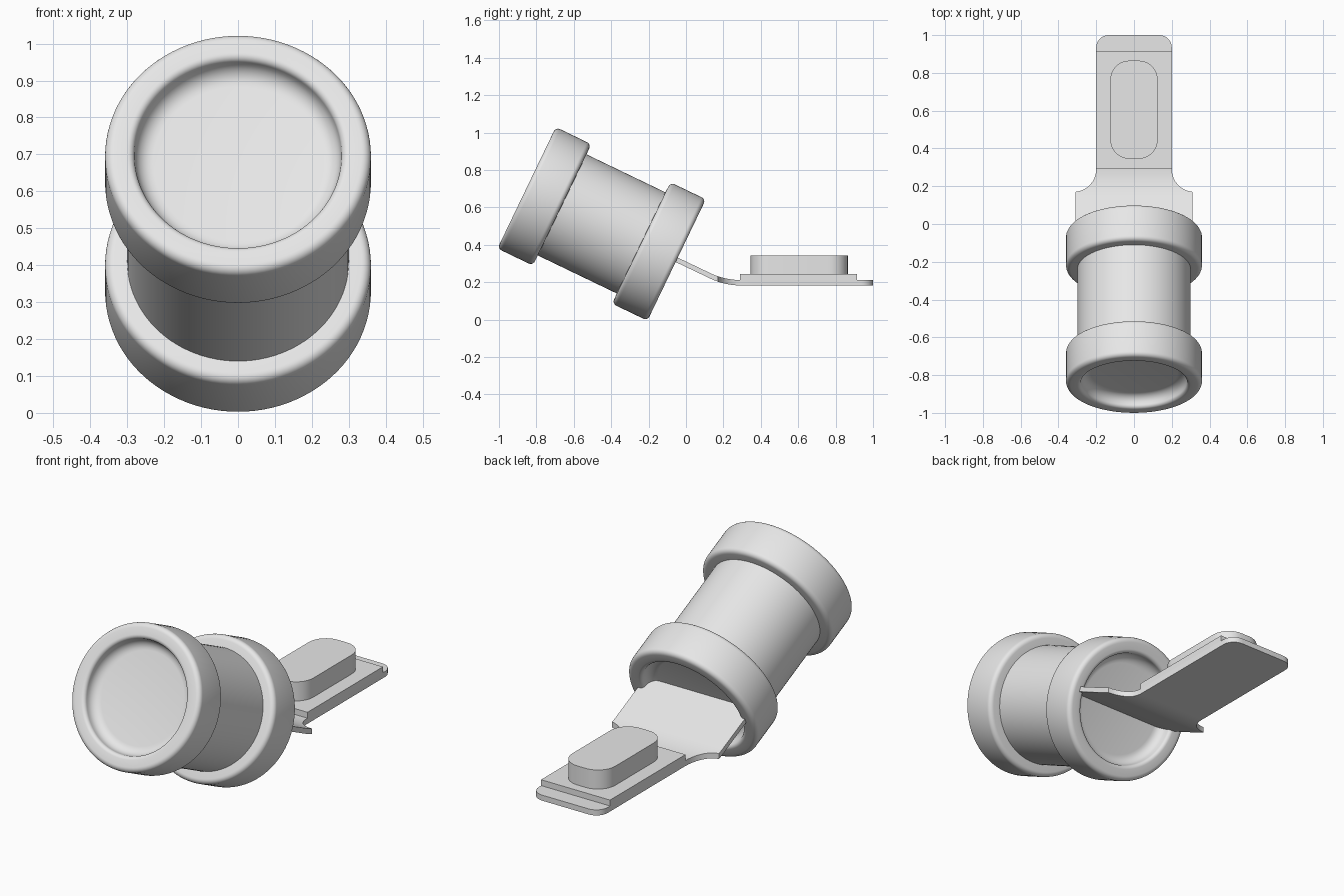
import bpy, bmesh, math
from mathutils import Matrix, Vector

cube = bpy.data.objects.get("Cube")
if cube:
    bpy.data.objects.remove(cube)

grey = bpy.data.materials.new("light_grey")
grey.use_nodes = True
colour = (0.8, 0.8, 0.8, 1)
grey.diffuse_color = colour
grey.node_tree.nodes["Principled BSDF"].inputs["Base Color"].default_value = colour


def finish(name, bm, smooth=40):
    bmesh.ops.recalc_face_normals(bm, faces=bm.faces[:])
    mesh = bpy.data.meshes.new(name)
    bm.to_mesh(mesh)
    bm.free()
    mesh.materials.append(grey)
    obj = bpy.data.objects.new(name, mesh)
    bpy.context.collection.objects.link(obj)
    bpy.ops.object.select_all(action='DESELECT')
    obj.select_set(True)
    bpy.context.view_layer.objects.active = obj
    bpy.ops.object.shade_smooth_by_angle(angle=math.radians(smooth))
    return obj


def arc(cx, cy, r, start, end, steps=6):
    angles = [math.radians(start + (end - start) * i / steps) for i in range(steps + 1)]
    return [(cx + r * math.cos(a), cy + r * math.sin(a)) for a in angles]


def slab(name, outline, z0, z1):
    bm = bmesh.new()
    face = bm.faces.new([bm.verts.new((x, y, z0)) for x, y in outline])
    out = bmesh.ops.extrude_face_region(bm, geom=[face])
    bmesh.ops.translate(bm, verts=[v for v in out["geom"] if isinstance(v, bmesh.types.BMVert)],
                        vec=(0, 0, z1 - z0))
    return finish(name, bm, 30)


# Spool: one end (radius, height along the axis), mirrored for the other end
half, rim, waist, edge = 0.445, 0.36, 0.3, 0.025
inner = half - 0.21
end = [(waist, inner - 0.001)]
end += arc(rim - edge, inner + edge, edge, -90, 0)
end += arc(rim - edge, half - edge, edge, 0, 90)
end += arc(0.3, half - 0.02, 0.02, 90, 180)
end += arc(0.23, half - 0.02, 0.05, 0, -90)
end += [(0, half - 0.07)]
profile = [(r, -h) for r, h in reversed(end)] + end

bm = bmesh.new()
verts = [bm.verts.new((r, 0, h)) for r, h in profile]
edges = [bm.edges.new(pair) for pair in zip(verts, verts[1:])]
bmesh.ops.spin(bm, geom=verts + edges, cent=(0, 0, 0), axis=(0, 0, 1),
               angle=math.tau, steps=96, use_merge=True)
bmesh.ops.remove_doubles(bm, verts=bm.verts[:], dist=0.0002)
spool = finish("spool", bm)
spool.matrix_world = Matrix.Translation((0, -0.451, 0.512)) @ Matrix.Rotation(math.radians(-115.7), 4, 'X')

# Bent tab: stations (half width, y, underside z) swept along the length
stations = [(0.31, -0.2, 0.377), (0.31, 0.14, 0.215), (0.31, 0.16, 0.207)]
stations += [(x, y, 0.183 + 0.024 * ((0.29 - y) / 0.13) ** 2)
             for x, y in arc(0.32, 0.29, 0.12, -95, -180, 8)]
stations += [(x, y, 0.183) for x, y in arc(0.135, 0.935, 0.065, 0, 80)]
stations += [(0.13, 1.0, 0.183)]
bm = bmesh.new()
rings = []
for x, y, z in stations:
    corners = [(-x, z), (x, z), (x, z + 0.029), (-x, z + 0.029)]
    rings.append([bm.verts.new((px, y, pz)) for px, pz in corners])
for a, b in zip(rings, rings[1:]):
    for i in range(4):
        j = (i + 1) % 4
        bm.faces.new((a[i], a[j], b[j], b[i]))
bm.faces.new(rings[0])
bm.faces.new(rings[-1])
finish("bent_tab", bm, 30)

# Raised plate and rounded button on the tab
slab("raised_plate", [(-0.2, 0.29), (0.2, 0.29), (0.2, 0.915), (-0.2, 0.915)], 0.2, 0.243)
button = []
for cx, cy, start in [(0.025, 0.765, 0), (-0.025, 0.765, 90), (-0.025, 0.445, 180), (0.025, 0.445, 270)]:
    button += arc(cx, cy, 0.1, start, start + 90, 8)
slab("rounded_button", button, 0.23, 0.343)
